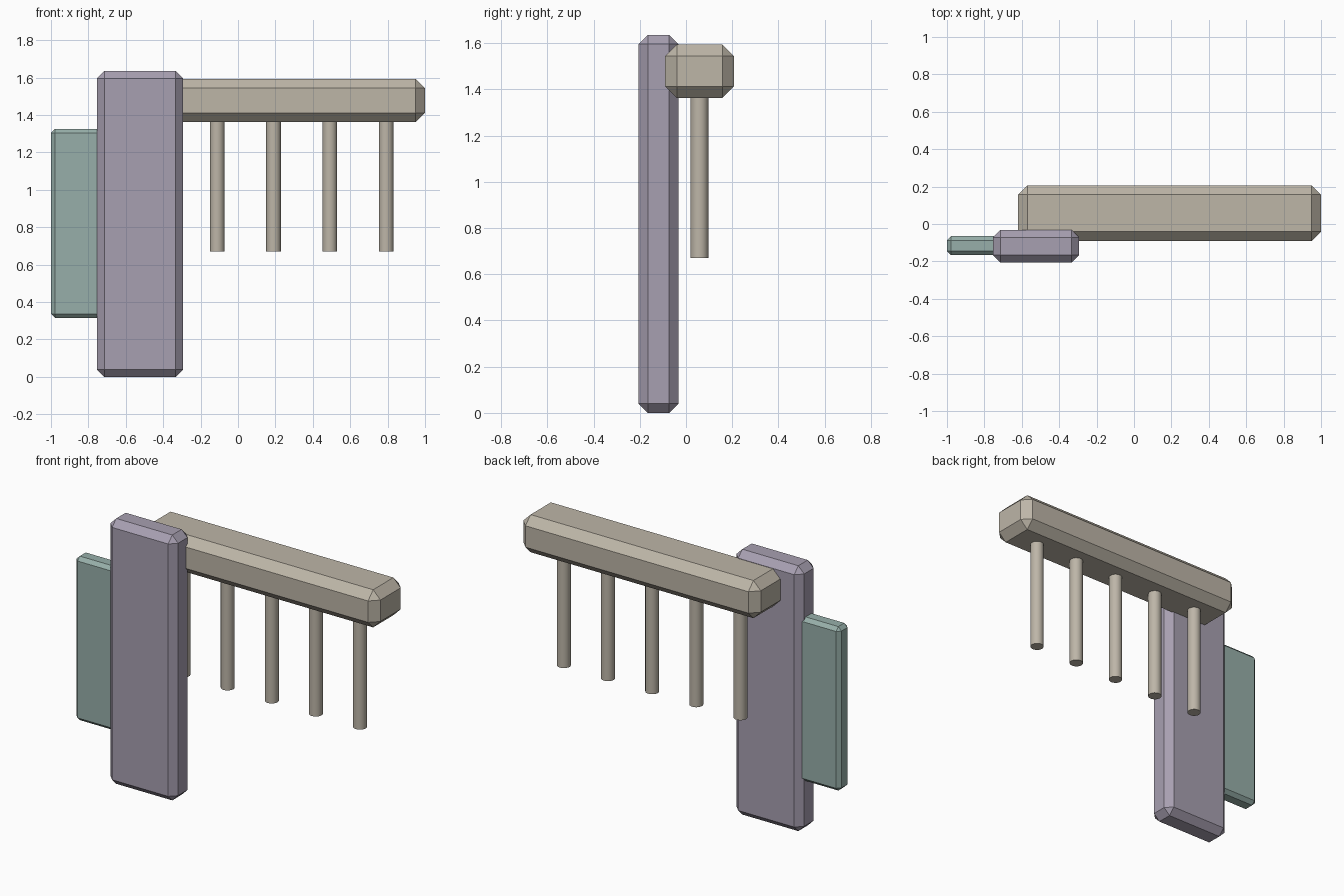
import bpy, math

if "Cube" in bpy.data.objects:
    bpy.data.objects.remove(bpy.data.objects["Cube"])


def material(name, rgb):
    m = bpy.data.materials.new(name)
    m.diffuse_color = (*rgb, 1)
    m.use_nodes = True
    m.node_tree.nodes["Principled BSDF"].inputs["Base Color"].default_value = m.diffuse_color
    return m


mauve = material("mauve", (0.39, 0.35, 0.44))
stone = material("stone", (0.51, 0.465, 0.39))
sage = material("sage", (0.31, 0.43, 0.40))


def chamfered_box(name, lo, hi, chamfer, mat):
    """Box between two corners with one flat chamfer on every edge."""
    bpy.ops.mesh.primitive_cube_add(
        size=1, location=[(a + b) / 2 for a, b in zip(lo, hi)])
    ob = bpy.context.object
    ob.name = name
    ob.scale = [b - a for a, b in zip(lo, hi)]
    bpy.ops.object.transform_apply(location=False, rotation=False, scale=True)
    ob.data.materials.append(mat)
    bevel = ob.modifiers.new("chamfer", 'BEVEL')
    bevel.width = chamfer
    bevel.segments = 1
    bevel.limit_method = 'NONE'
    return ob


# Upright slab, side panel and horizontal beam
chamfered_box("upright_slab", (-0.755, -0.205, 0), (-0.293, -0.033, 1.636), 0.04, mauve)
chamfered_box("side_panel", (-1.0, -0.167, 0.315), (-0.72, -0.065, 1.326), 0.022, sage)
chamfered_box("beam", (-0.62, -0.09, 1.362), (1.0, 0.207, 1.594), 0.05, stone)

# Row of round rods hanging from the beam
for i in range(5):
    bpy.ops.mesh.primitive_cylinder_add(
        vertices=24, radius=0.039, depth=0.73,
        location=(-0.412 + 0.301 * i, 0.058, 0.67 + 0.365))
    rod = bpy.context.object
    rod.name = f"hanging_rod_{i + 1}"
    rod.data.materials.append(stone)
    bpy.ops.object.shade_smooth_by_angle(angle=math.radians(35))
